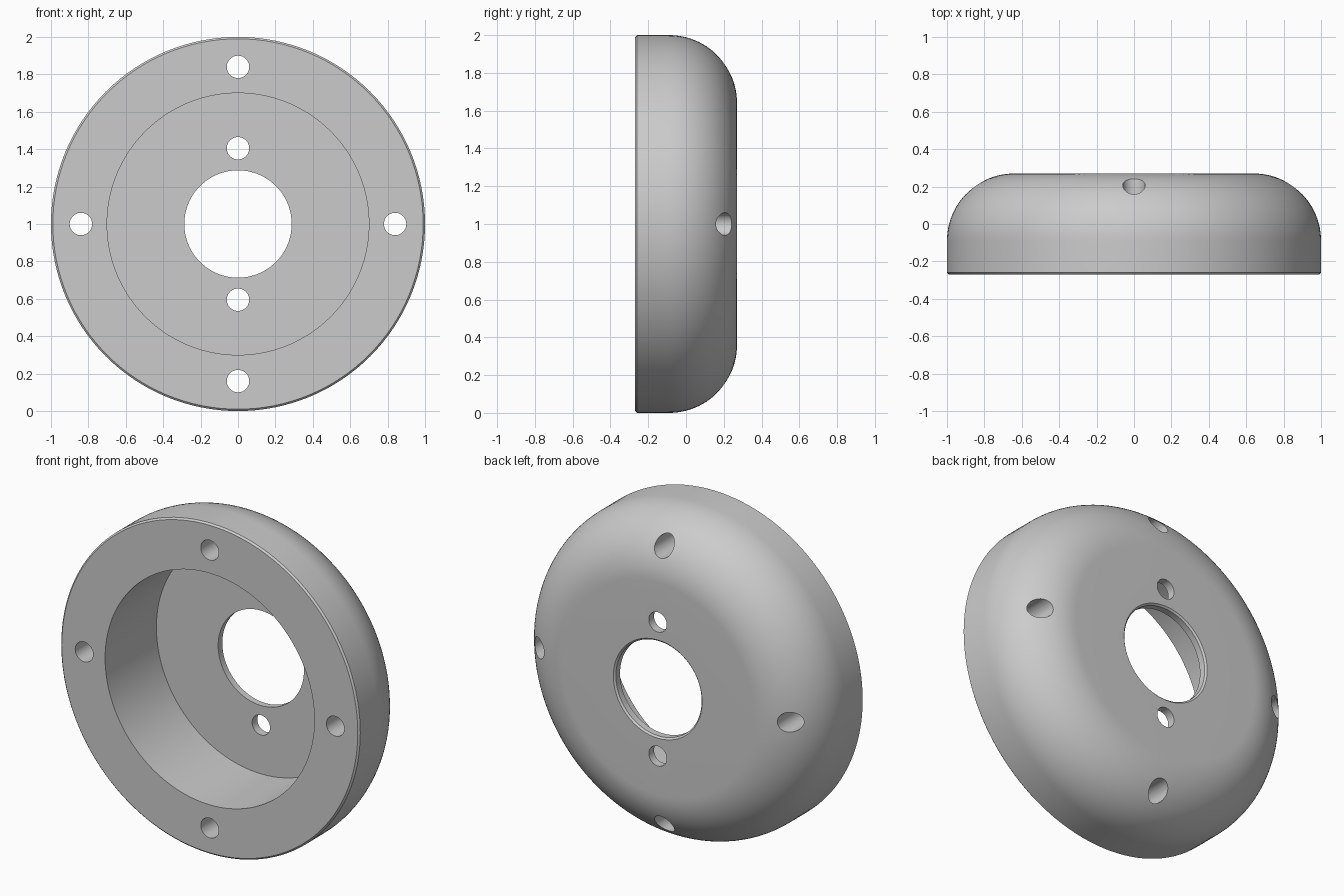
import bpy, bmesh, math
from mathutils import Matrix, Vector

if "Cube" in bpy.data.objects:
    bpy.data.objects.remove(bpy.data.objects["Cube"], do_unlink=True)

CENTRE_Z = 1.0
BACK, FRONT, FLOOR = 0.27, -0.27, 0.22
FILLET, CHAMFER = 0.36, 0.01
RECESS_R, BORE_R, HOLE_R = 0.70, 0.287, 0.06
SEGMENTS = 128


def make_material(name, colour):
    mat = bpy.data.materials.new(name)
    mat.use_nodes = True
    mat.diffuse_color = colour
    mat.node_tree.nodes["Principled BSDF"].inputs["Base Color"].default_value = colour
    return mat


def add_object(name, bm):
    mesh = bpy.data.meshes.new(name)
    bm.to_mesh(mesh)
    bm.free()
    obj = bpy.data.objects.new(name, mesh)
    bpy.context.collection.objects.link(obj)
    return obj


def lathe(name, profile):
    """Spin a closed (radius, y) outline around the front-to-back axis."""
    bm = bmesh.new()
    verts = [bm.verts.new((r, y, CENTRE_Z)) for r, y in profile]
    edges = [bm.edges.new((a, b)) for a, b in zip(verts, verts[1:] + verts[:1])]
    bmesh.ops.spin(bm, geom=verts + edges, cent=(0, 0, CENTRE_Z), axis=(0, 1, 0),
                   angle=math.tau, steps=SEGMENTS)
    bmesh.ops.remove_doubles(bm, verts=bm.verts, dist=1e-4)
    bmesh.ops.recalc_face_normals(bm, faces=bm.faces)
    return add_object(name, bm)


# Housing outline: rounded back shoulder, thin back wall, open front recess
steps = 24
shoulder = []
for i in range(steps + 1):
    a = math.pi / 2 * i / steps
    shoulder.append((1 - FILLET + FILLET * math.cos(a), BACK - FILLET + FILLET * math.sin(a)))
outline = [(1 - CHAMFER, FRONT), (1, FRONT + CHAMFER)] + shoulder + [
    (BORE_R + CHAMFER, BACK), (BORE_R, BACK - CHAMFER),
    (BORE_R, FLOOR), (RECESS_R, FLOOR), (RECESS_R, FRONT)]
housing = lathe("housing", outline)

# Bolt holes: four through the rim, two through the back wall
spots = [Vector((0.84, 0, 0)), Vector((-0.84, 0, 0)),
         Vector((0, 0, 0.84)), Vector((0, 0, -0.84)),
         Vector((0, 0, 0.405)), Vector((0, 0, -0.405))]
bm = bmesh.new()
for spot in spots:
    place = Matrix.Translation(spot + Vector((0, 0, CENTRE_Z))) @ Matrix.Rotation(math.pi / 2, 4, "X")
    bmesh.ops.create_cone(bm, cap_ends=True, segments=40, radius1=HOLE_R,
                          radius2=HOLE_R, depth=1, matrix=place)
cutter = add_object("hole_cutter", bm)
cutter.hide_render = True

cut = housing.modifiers.new("bolt_holes", "BOOLEAN")
cut.operation = "DIFFERENCE"
cut.solver = "EXACT"
cut.object = cutter
bpy.ops.object.select_all(action="DESELECT")
housing.select_set(True)
bpy.context.view_layer.objects.active = housing
bpy.ops.object.modifier_apply(modifier=cut.name)
bpy.data.objects.remove(cutter, do_unlink=True)

# Plain grey finish, smooth with crisp rims
housing.data.materials.clear()
housing.data.materials.append(make_material("plain grey", (0.6, 0.6, 0.6, 1)))
bpy.ops.object.shade_smooth_by_angle(angle=math.radians(30))
